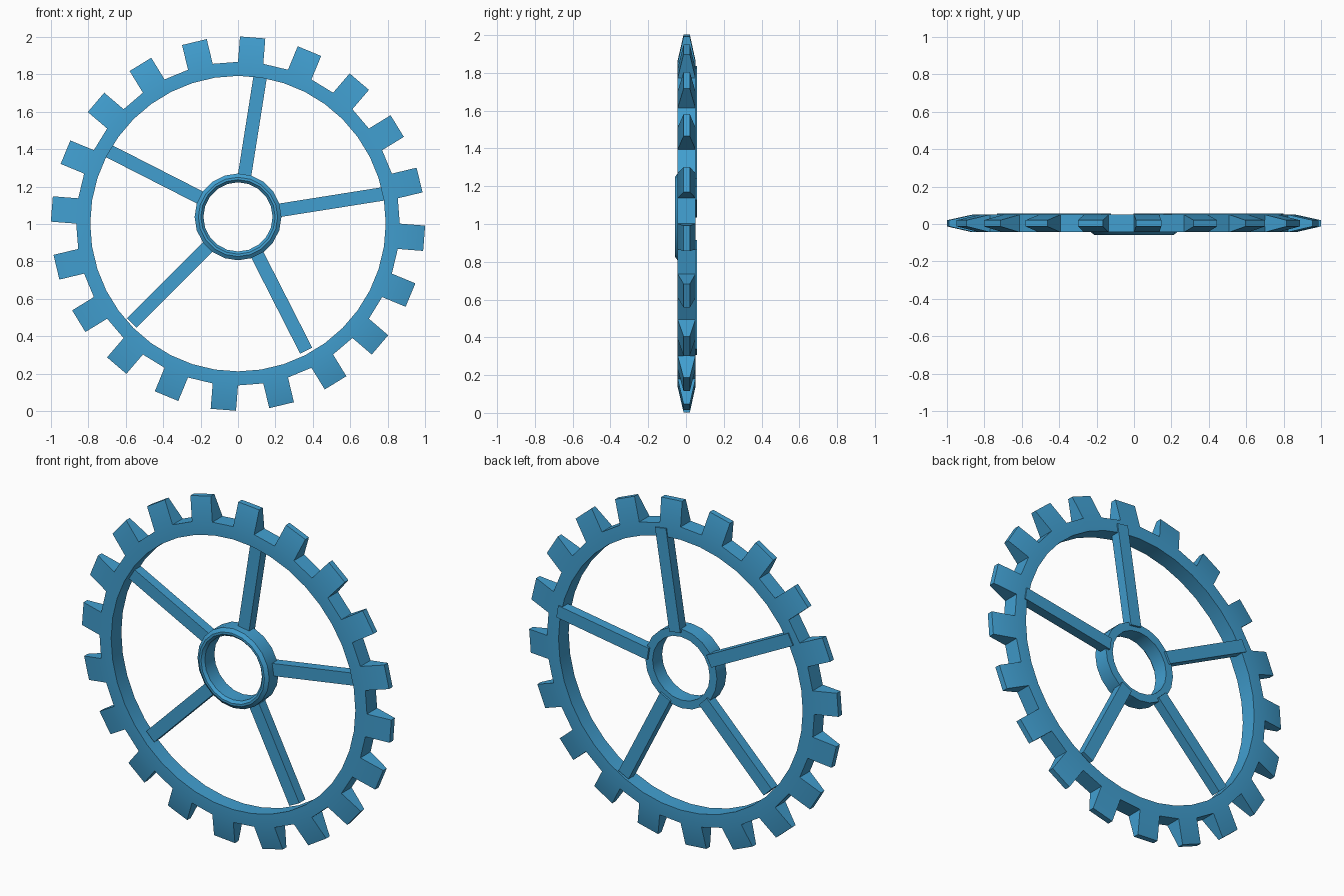
import bpy, bmesh
from math import sin, cos, radians, tau
from mathutils import Vector

if "Cube" in bpy.data.objects:
    bpy.data.objects.remove(bpy.data.objects["Cube"], do_unlink=True)

blue = bpy.data.materials.new("steel_blue")
blue.use_nodes = True
colour = (0.053, 0.345, 0.63, 1)
blue.diffuse_color = colour
blue.node_tree.nodes["Principled BSDF"].inputs["Base Color"].default_value = colour


def polar(radius, angle, y, z):
    return Vector((radius * cos(angle), y, z + radius * sin(angle)))


def lathe(bm, profile, sides, z):
    """Sweep a closed (radius, y) profile round the y axis; returns faces per side."""
    rings = [[bm.verts.new(polar(r, tau * i / sides, y, z)) for r, y in profile]
             for i in range(sides)]
    n = len(profile)
    return [[bm.faces.new((rings[i][k], rings[i][(k + 1) % n],
                           rings[(i + 1) % sides][(k + 1) % n], rings[(i + 1) % sides][k]))
             for k in range(n)] for i in range(sides)]


def finish(bm, name):
    bmesh.ops.recalc_face_normals(bm, faces=bm.faces)
    mesh = bpy.data.meshes.new(name)
    bm.to_mesh(mesh)
    bm.free()
    mesh.materials.append(blue)
    obj = bpy.data.objects.new(name, mesh)
    bpy.context.collection.objects.link(obj)
    bpy.ops.object.select_all(action="DESELECT")
    obj.select_set(True)
    bpy.context.view_layer.objects.active = obj
    bpy.ops.object.shade_smooth_by_angle(angle=radians(30))


# Toothed rim: every second outer face is extruded into a tapered tooth
rim_z, mid_y = 1.002, 0.004
bm = bmesh.new()
sides = lathe(bm, [(0.865, -0.044), (0.865, 0.05), (0.79, 0.05), (0.79, -0.044)], 40, rim_z)
for i in range(1, 40, 2):
    angle = tau * (i + 0.5) / 40
    out = polar(0.136, angle, 0, 0)
    tip = bmesh.ops.extrude_discrete_faces(bm, faces=[sides[i][0]])["faces"][0]
    for v in tip.verts:
        v.co += out
        v.co.y = mid_y + (v.co.y - mid_y) * 0.35
finish(bm, "toothed_rim")

# Hub ring, bevelled at the front
hub_z = 1.038
bm = bmesh.new()
lathe(bm, [(0.232, 0.045), (0.232, -0.043), (0.212, -0.058), (0.199, -0.058),
           (0.185, -0.043), (0.185, 0.045)], 20, hub_z)
finish(bm, "hub_ring")

# Five flat spokes from the hub to the rim
for i in range(5):
    angle = radians(9 + 72 * i)
    side = Vector((-sin(angle), 0, cos(angle)))
    bm = bmesh.new()
    verts = [bm.verts.new(polar(r, angle, y, hub_z) + side * s)
             for r in (0.21, 0.803) for y in (0.0, 0.057) for s in (-0.036, 0.036)]
    bmesh.ops.convex_hull(bm, input=verts)
    bmesh.ops.dissolve_limit(bm, angle_limit=0.02, verts=bm.verts, edges=bm.edges)
    finish(bm, f"spoke_{i + 1}")
